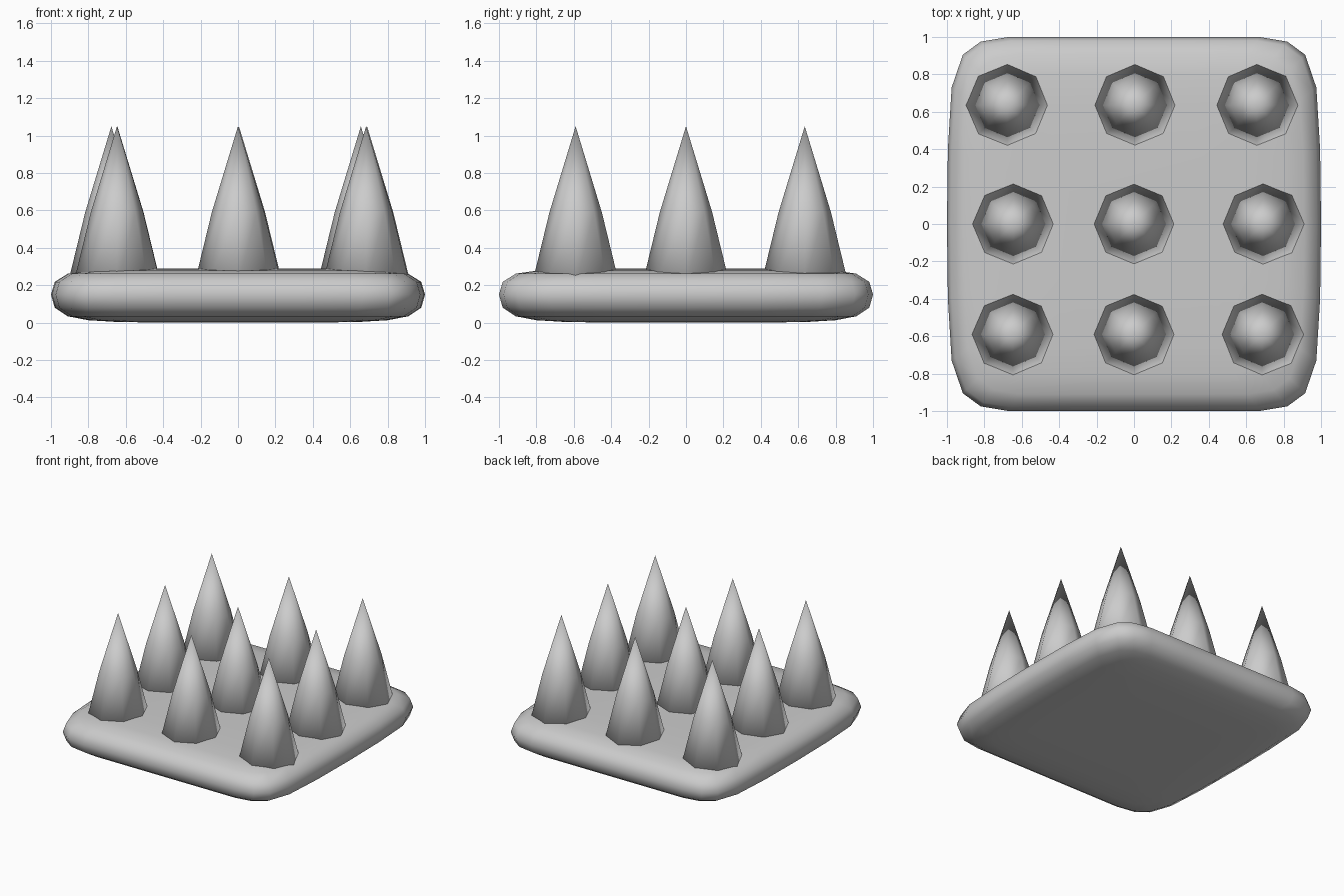
import bpy
import bmesh
from math import cos, sin, pi

cube = bpy.data.objects.get("Cube")
if cube:
    bpy.data.objects.remove(cube)

GREY = (0.6, 0.6, 0.6, 1)
grey = bpy.data.materials.new("plain grey")
grey.use_nodes = True
grey.diffuse_color = GREY
grey.node_tree.nodes["Principled BSDF"].inputs["Base Color"].default_value = GREY


def loft(name, outline, rings, tip=None):
    """Stack scaled copies of an outline; close with caps or a pointed tip."""
    bm = bmesh.new()
    loops = [[bm.verts.new((x * s, y * s, z)) for x, y in outline] for s, z in rings]
    n = len(outline)
    for low, high in zip(loops, loops[1:]):
        for i in range(n):
            j = (i + 1) % n
            bm.faces.new((low[i], low[j], high[j], high[i]))
    bm.faces.new(loops[0][::-1])
    if tip is None:
        bm.faces.new(loops[-1])
    else:
        apex = bm.verts.new((0, 0, tip))
        for i in range(n):
            bm.faces.new((loops[-1][i], loops[-1][(i + 1) % n], apex))
    for face in bm.faces:
        face.smooth = True
    mesh = bpy.data.meshes.new(name)
    bm.to_mesh(mesh)
    bm.free()
    mesh.materials.append(grey)
    obj = bpy.data.objects.new(name, mesh)
    bpy.context.collection.objects.link(obj)
    return obj


# Rounded slab: one quarter outline mirrored around, lofted through a soft edge
quarter = [(1, 0), (0.995, 0.4), (0.975, 0.73), (0.915, 0.905),
           (0.82, 0.975), (0.67, 1), (0.33, 1)]
half = quarter + [(0, 1)] + [(-x, y) for x, y in quarter[::-1]]
outline = half + [(x, -y) for x, y in half[-2:0:-1]]
loft("base_slab", outline, [
    (0.4, 0), (0.65, 0.004), (0.8, 0.013), (0.91, 0.034), (0.98, 0.08),
    (1, 0.15), (0.98, 0.218), (0.91, 0.262), (0.8, 0.278), (0.65, 0.286), (0.4, 0.29)])

# Nine eight-sided spikes, slightly uneven across the rows
octagon = [(cos(i * pi / 4), sin(i * pi / 4)) for i in range(8)]
rows = {
    "front": (-0.59, (-0.647, 0, 0.685)),
    "middle": (0, (-0.645, 0, 0.69)),
    "back": (0.635, (-0.677, 0.005, 0.657)),
}
for row, (y, columns) in rows.items():
    for side, x in zip(("right", "centre", "left"), columns):
        spike = loft(f"spike_{row}_{side}", octagon,
                     [(0.235, 0.2), (0.14, 0.59)], tip=1.05)
        spike.location = (x, y, 0)
